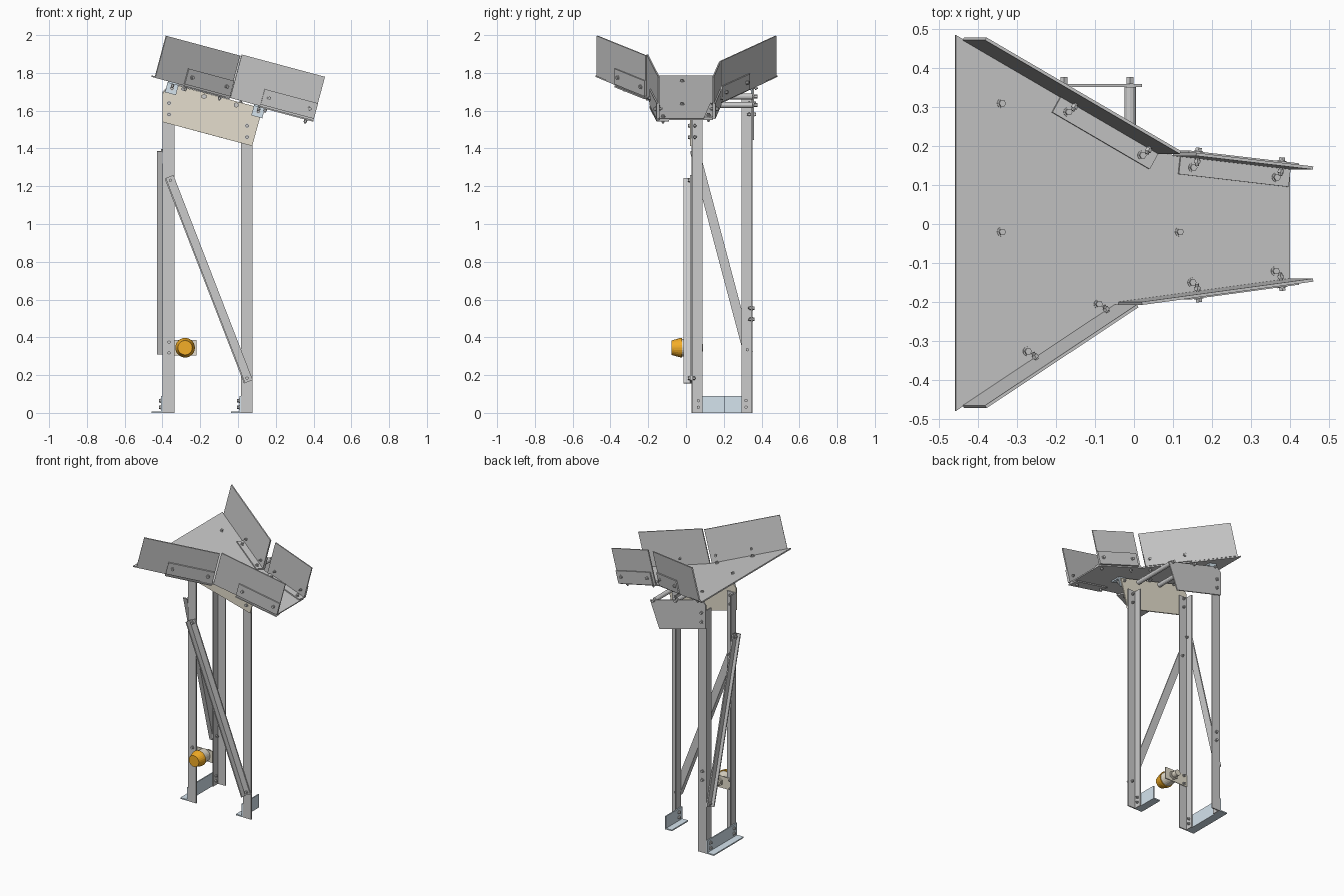
import bpy, bmesh, math
from mathutils import Vector as V, Matrix

if "Cube" in bpy.data.objects:
    bpy.data.objects.remove(bpy.data.objects["Cube"])

T = 0.008                       # sheet thickness
TILT = math.radians(15)         # chute slope
X, Y, Z = V((1, 0, 0)), V((0, 1, 0)), V((0, 0, 1))
N = V((math.sin(TILT), 0, math.cos(TILT)))      # chute floor normal
U = V((math.cos(TILT), 0, -math.sin(TILT)))     # down the chute


def mat(name, c):
    m = bpy.data.materials.new(name)
    m.diffuse_color = (*c, 1)
    m.use_nodes = True
    m.node_tree.nodes["Principled BSDF"].inputs["Base Color"].default_value = m.diffuse_color
    return m


BEIGE = mat("beige", (0.78, 0.73, 0.61))
BLUE = mat("pale_blue", (0.66, 0.77, 0.85))
ORANGE = mat("orange", (0.9, 0.42, 0.02))


def finish(name, bm, m=None):
    bmesh.ops.recalc_face_normals(bm, faces=bm.faces)
    me = bpy.data.meshes.new(name)
    bm.to_mesh(me)
    bm.free()
    ob = bpy.data.objects.new(name, me)
    bpy.context.collection.objects.link(ob)
    if m:
        me.materials.append(m)
    return ob


def prism(name, pts, vec, m=None):
    """Polygon swept along a vector."""
    bm = bmesh.new()
    f = bm.faces.new([bm.verts.new(p) for p in pts])
    r = bmesh.ops.extrude_face_region(bm, geom=[f], use_keep_orig=True)
    for v in r["geom"]:
        if isinstance(v, bmesh.types.BMVert):
            v.co += vec
    return finish(name, bm, m)


def angle(name, a, b, e1, e2, w1, w2, m=None):
    """L-section bar with its corner line from a to b."""
    a, b = V(a), V(b)
    sec = [(0, 0), (w1, 0), (w1, T), (T, T), (T, w2), (0, w2)]
    return prism(name, [a + e1 * p + e2 * q for p, q in sec], b - a, m)


def cyl(bm, p, axis, r1, r2, h, n):
    """Cylinder or cone from p along axis."""
    rot = axis.to_track_quat('Z', 'Y').to_matrix().to_4x4()
    bmesh.ops.create_cone(bm, cap_ends=True, segments=n, radius1=r1, radius2=r2, depth=h,
                          matrix=Matrix.Translation(V(p) + axis * h / 2) @ rot)


def bolts(name, points, axis, grip=0.02):
    """Washer and hex head at each point, with shank and nut behind."""
    bm = bmesh.new()
    for p in map(V, points):
        cyl(bm, p, axis, 0.012, 0.012, 0.003, 16)
        cyl(bm, p, axis, 0.009, 0.009, 0.011, 6)
        cyl(bm, p, -axis, 0.005, 0.005, grip + 0.016, 8)
        cyl(bm, p - axis * grip, -axis, 0.009, 0.009, 0.009, 6)
    return finish(name, bm)


def P(x, y, w=0.0):
    """Point over the chute floor: plan position x, y and height w along its normal."""
    return V((x, y, 1.787 - (x + 0.457) * math.tan(TILT))) + N * w


# Chute floor
floor = [(-.457, -.48), (-.03, -.205), (.40, -.14), (.40, .14), (.08, .18), (-.457, .485)]
prism("chute_floor", [P(x, y) for x, y in floor], -N * T)


# Chute walls with their bolted brackets
def wall(name, a, b, t0, t1, h, inside_top):
    a, b = P(*a), P(*b)
    d = (b - a).normalized()
    out = d.cross(N)
    if out.y * a.y < 0:
        out = -out
    prism(name, [a, b, b + N * h, a + N * h], out * T)
    p, q = a.lerp(b, t0), a.lerp(b, t1)
    o = out * T
    prism(name + "_bracket", [p + o, q + o, q + o + N * .085, p + o + N * .085], out * T)
    base = V((0, 0, 0)) if inside_top else -N * T
    foot = -out * .045 if inside_top else -out * .05
    start = base if inside_top else base + o * 2
    prism(name + "_bracket_foot", [p + start, q + start, q + base + foot, p + base + foot],
          N * T if inside_top else -N * T)
    ends = [p.lerp(q, .12), p.lerp(q, .88)]
    bolts(name + "_bolts", [e + o * 2 + N * .045 for e in ends], out)
    bolts(name + "_floor_bolts", [e - out * .024 + N * (T if inside_top else 0) for e in ends], N)


wall("front_inlet_wall", (-.44, -.466), (-.05, -.207), .385, 1, .222, False)
wall("back_inlet_wall", (-.44, .472), (.06, .18), .5, 1, .222, True)
wall("front_outlet_wall", (-.04, -.2), (.40, -.14), .36, 1, .23, False)
wall("back_outlet_wall", (.10, .175), (.40, .14), .06, 1, .23, True)

# Support plates under the chute
front = [(-.40, 1.54), (.075, 1.413), (.13, 1.612), (-.355, 1.742), (-.40, 1.69)]
prism("front_support_plate", [(x, .022, z) for x, z in front], Y * T, BEIGE)
back = [(-.40, 1.54), (-.05, 1.446), (.02, 1.625), (-.37, 1.73), (-.40, 1.70)]
prism("back_support_plate", [(x, .352, z) for x, z in back], Y * T)
bolts("front_plate_bolts", [(-.365, .022, 1.64), (-.365, .022, 1.58), (.048, .022, 1.52),
                            (.048, .022, 1.46), (-.095, .022, 1.67), (-.29, .022, 1.715)], -Y)
bolts("back_plate_bolts", [(-.37, .36, 1.64), (-.37, .36, 1.58)], Y)

# Clips from support plates to chute floor
for i, (x, y, s) in enumerate([(-.34, .022, -1), (.117, .022, -1), (-.34, .352, -1)]):
    c = P(x, y, -T)
    angle(f"floor_clip_{i}", c - U * .03, c + U * .03, Y * s, -N, .07, .06, BLUE)
    bolts(f"floor_clip_bolt_{i}", [P(x, y - .042)], N)
    bolts(f"floor_clip_side_bolt_{i}", [c - N * .03 - Y * T], -Y)

# Tie rods between the support plates
bm = bmesh.new()
for x, z in [(-.18, 1.675), (-.01, 1.63)]:
    cyl(bm, (x, .012, z), Y, .014, .014, .01, 6)
    cyl(bm, (x, .03, z), Y, .015, .015, .322, 12)
    cyl(bm, (x, .36, z), Y, .01, .01, .018, 6)
finish("tie_rods", bm)

# Three angle legs
for name, x, y, s, top in [("front_left_leg", -.40, .03, 1, 1.66),
                           ("back_left_leg", -.40, .352, -1, 1.66),
                           ("right_leg", .015, .03, 1, 1.55)]:
    angle(name, (x, y, 0), (x, y, top), X, Y * s, .063, .057)

# Feet
angle("left_foot", (-.40, .03, 0), (-.40, .352, 0), -X, Z, .057, .09, BLUE)
angle("right_foot", (.015, .03, 0), (.015, .205, 0), -X, Z, .052, .09, BLUE)
bolts("foot_bolts", [(x - T, y, z) for x, y in [(-.40, .065), (-.40, .318), (.015, .065)]
                     for z in (.03, .065)], -X, .016)

# Diagonal braces, each an angle bar
for name, a, b, outv in [("front_brace", (-.365, .03, 1.25), (.055, .03, .165), -Y),
                         ("left_brace", (-.40, .045, 1.39), (-.40, .33, .315), -X)]:
    a, b = V(a), V(b)
    d = (b - a).normalized()
    side = d.cross(outv)
    if side.z < 0:
        side = -side
    c = -side * .025
    angle(name, a + c, b + c, side, outv, .05, .042 if outv == -Y else .03)
    bolts(name + "_bolts", [a + d * .02 + outv * T, b - d * .02 + outv * T], outv, .016)

# Spare bolts on the back leg
bolts("back_leg_bolts", [(-.37, .352, .555), (-.37, .352, .495)], Y, .008)

# Emergency push button on a small plate
prism("button_plate", [(-.395, .038, .305), (-.22, .038, .305), (-.22, .038, .385), (-.395, .038, .385)],
      Y * .005, BEIGE)
bolts("button_plate_bolts", [(-.365, .03, .375), (-.365, .03, .318)], -Y, .013)
bm = bmesh.new()
cyl(bm, (-.28, .038, .345), -Y, .042, .046, .058, 24)
cyl(bm, (-.28, .043, .345), Y, .03, .03, .012, 6)
cyl(bm, (-.28, .055, .345), Y, .02, .02, .035, 16)
finish("button_body", bm, BEIGE)
bm = bmesh.new()
cyl(bm, (-.28, -.02, .345), -Y, .052, .05, .015, 24)
cyl(bm, (-.28, -.035, .345), -Y, .05, .038, .042, 24)
finish("button_cap", bm, ORANGE)
